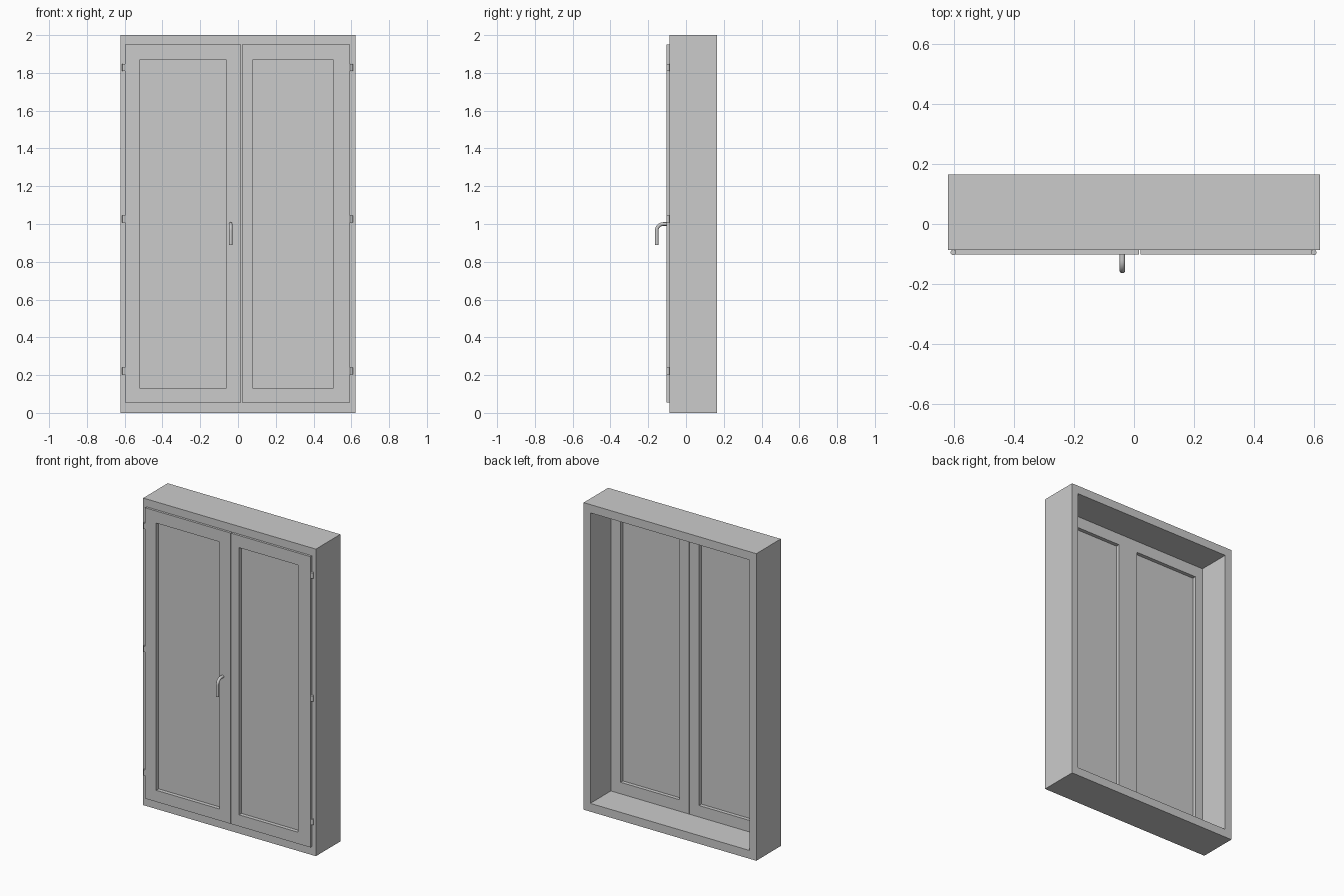
import bpy, bmesh, math
from mathutils import Vector

if "Cube" in bpy.data.objects:
    bpy.data.objects.remove(bpy.data.objects["Cube"])


def make_object(name, bm):
    bmesh.ops.recalc_face_normals(bm, faces=bm.faces)
    me = bpy.data.meshes.new(name)
    bm.to_mesh(me)
    bm.free()
    ob = bpy.data.objects.new(name, me)
    bpy.context.collection.objects.link(ob)
    return ob


def rect_ring(name, profile):
    """Loft a closed ring through rectangles ((x0, x1, z0, z1), y)."""
    bm = bmesh.new()
    loops = []
    for (x0, x1, z0, z1), y in profile:
        loops.append([bm.verts.new((x, y, z))
                      for x, z in ((x0, z0), (x1, z0), (x1, z1), (x0, z1))])
    for i, a in enumerate(loops):
        b = loops[(i + 1) % len(loops)]
        for j in range(4):
            k = (j + 1) % 4
            bm.faces.new((a[j], a[k], b[k], b[j]))
    return make_object(name, bm)


def box(name, x0, x1, y0, y1, z0, z1):
    bm = bmesh.new()
    bmesh.ops.create_cube(bm, size=1)
    for v in bm.verts:
        v.co = Vector(((x0 + x1) / 2 + v.co.x * (x1 - x0),
                       (y0 + y1) / 2 + v.co.y * (y1 - y0),
                       (z0 + z1) / 2 + v.co.z * (z1 - z0)))
    return make_object(name, bm)


def smooth(ob):
    bpy.ops.object.select_all(action='DESELECT')
    ob.select_set(True)
    bpy.context.view_layer.objects.active = ob
    bpy.ops.object.shade_smooth_by_angle(angle=math.radians(35))


FRONT, BACK = -0.087, 0.165        # frame depth
LIP, INSIDE = -0.102, -0.045       # door depth

# Outer frame
outer = (-0.622, 0.622, 0, 2)
inner = (-0.574, 0.574, 0.054, 1.946)
rect_ring("outer_frame", [(outer, FRONT), (outer, BACK), (inner, BACK), (inner, FRONT)])

# Two leaves: overlapping lip in front, body set into the frame, thin panel
leaves = {
    "left": ((-0.598, 0.017), (-0.573, 0.0075), (-0.518, -0.063)),
    "right": ((0.022, 0.594), (0.0085, 0.573), (0.079, 0.503)),
}
for side, (lip_x, body_x, hole_x) in leaves.items():
    lip = (*lip_x, 0.055, 1.949)
    body = (*body_x, 0.055, 1.945)
    hole = (*hole_x, 0.13, 1.87)
    rect_ring(side + "_door", [(lip, LIP), (hole, LIP), (hole, INSIDE),
                               (body, INSIDE), (body, FRONT), (lip, FRONT)])
    box(side + "_panel", *hole_x, -0.077, -0.069, 0.13, 1.87)

# Hinges
for side, x in (("left", -0.604), ("right", 0.601)):
    for i, z in enumerate((0.222, 1.027, 1.828)):
        bm = bmesh.new()
        bmesh.ops.create_cone(bm, cap_ends=True, segments=16, radius1=0.009,
                              radius2=0.009, depth=0.036)
        bmesh.ops.translate(bm, vec=(x, -0.095, z), verts=bm.verts)
        smooth(make_object(f"{side}_hinge_{i + 1}", bm))

# Handle: round bar bent downwards
R, BEND, SEG = 0.0095, 0.035, 16
y_out, z_top = -0.155, 1.0
path = [(-0.1, z_top, 0)]
for i in range(9):
    a = math.radians(90 * i / 8)
    path.append((y_out + BEND - BEND * math.sin(a), z_top - BEND + BEND * math.cos(a), a))
path.append((y_out, 0.89, math.pi / 2))
bm = bmesh.new()
rings = []
for y, z, a in path:
    ring = []
    for s in range(SEG):
        t = 2 * math.pi * s / SEG
        u = R * math.sin(t)
        ring.append(bm.verts.new((-0.039 + R * math.cos(t),
                                  y - u * math.sin(a), z + u * math.cos(a))))
    rings.append(ring)
for a, b in zip(rings, rings[1:]):
    for j in range(SEG):
        k = (j + 1) % SEG
        bm.faces.new((a[j], a[k], b[k], b[j]))
bm.faces.new(rings[0])
bm.faces.new(rings[-1])
smooth(make_object("handle", bm))
